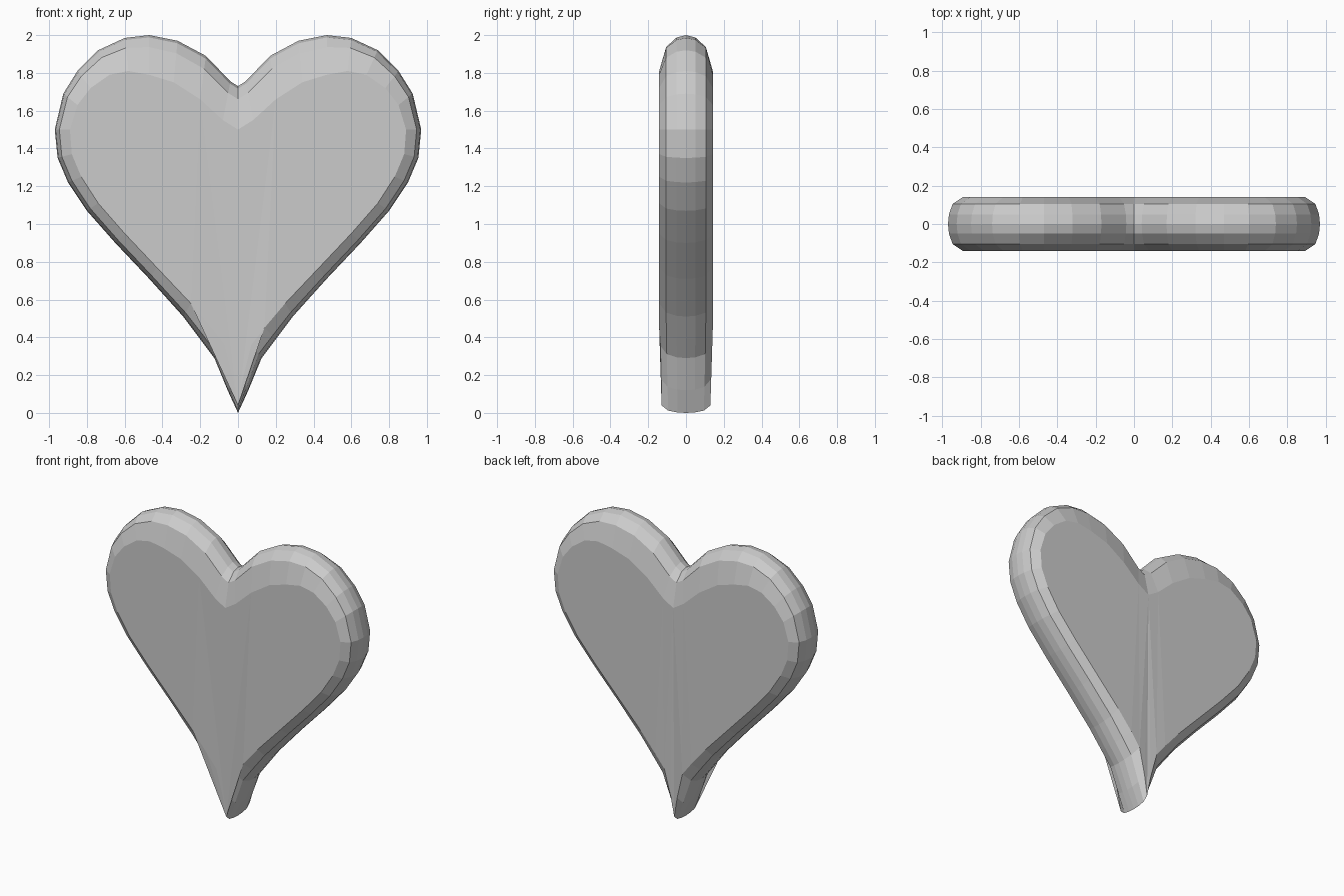
import bpy, bmesh

# Right half of the heart, notch to tip: outer rim (x, z) and edge of the flat face (x, z)
HALF = [
    ((0.00, 1.73), (0.00, 1.50)),
    ((0.04, 1.755), (0.08, 1.55)),
    ((0.17, 1.89), (0.20, 1.66)),
    ((0.32, 1.97), (0.34, 1.75)),
    ((0.47, 2.00), (0.47, 1.79)),
    ((0.60, 1.985), (0.58, 1.81)),
    ((0.74, 1.92), (0.68, 1.79)),
    ((0.85, 1.81), (0.78, 1.72)),
    ((0.925, 1.69), (0.85, 1.63)),
    ((0.97, 1.50), (0.89, 1.50)),
    ((0.955, 1.35), (0.88, 1.37)),
    ((0.90, 1.22), (0.83, 1.25)),
    ((0.80, 1.07), (0.74, 1.11)),
    ((0.65, 0.90), (0.60, 0.95)),
    ((0.47, 0.71), (0.43, 0.77)),
    ((0.29, 0.51), (0.25, 0.58)),
    ((0.20, 0.39), (0.14, 0.45)),
    ((0.125, 0.29), (0.07, 0.36)),
    ((0.055, 0.12), (0.025, 0.18)),
    ((0.00, 0.00), (0.00, 0.04)),
]
# Rounded edge section: (depth, share of the way in from rim to flat face)
SECTION = [(-0.142, 1), (-0.105, 0.3), (-0.05, 0.06),
           (0.05, 0.06), (0.105, 0.3), (0.142, 1)]
SECTION.insert(3, (0.0, 0.0))

# Mirror the half into a full loop
loop = HALF + [((-a[0], a[1]), (-b[0], b[1])) for a, b in HALF[-2:0:-1]]
n = len(loop)

bm = bmesh.new()
rings = []
for depth, t in SECTION:
    ring = []
    for (ox, oz), (fx, fz) in loop:
        z = oz + (fz - oz) * t
        slim = 0.90 + 0.10 * min(1, z / 0.45)   # slightly thinner toward the tip
        ring.append(bm.verts.new((ox + (fx - ox) * t, depth * slim, z)))
    rings.append(ring)

# Rounded rim
for a, b in zip(rings, rings[1:]):
    for i in range(n):
        j = (i + 1) % n
        bm.faces.new((a[i], a[j], b[j], b[i]))

# Flat front and back
caps = [bm.faces.new(rings[0]), bm.faces.new(rings[-1])]
bmesh.ops.triangulate(bm, faces=caps)
bmesh.ops.recalc_face_normals(bm, faces=bm.faces)

mesh = bpy.data.meshes.new("heart")
bm.to_mesh(mesh)
bm.free()
heart = bpy.data.objects.new("heart", mesh)
bpy.context.collection.objects.link(heart)
